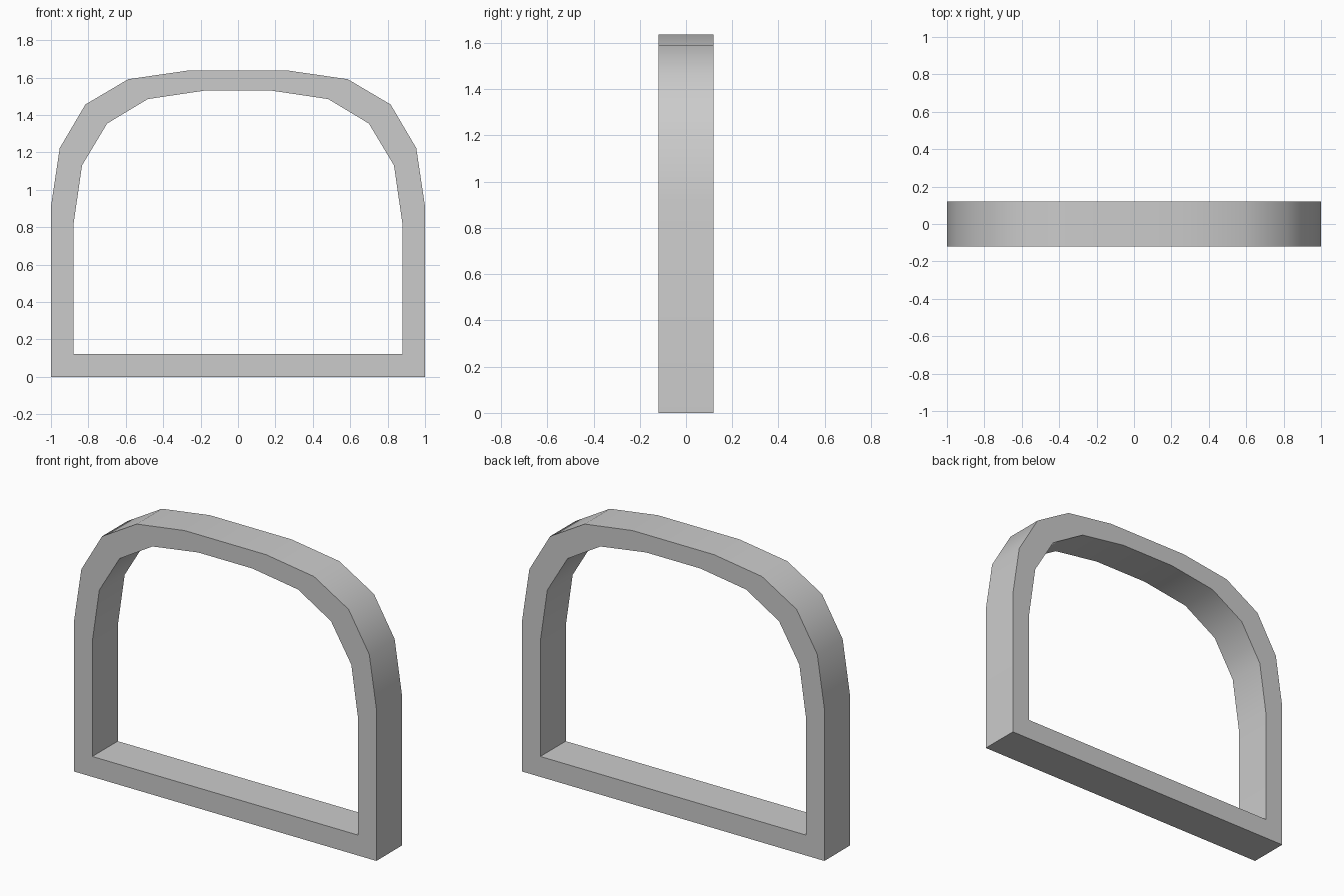
import bpy, bmesh, math

if "Cube" in bpy.data.objects:
    bpy.data.objects.remove(bpy.data.objects["Cube"])

HALF_DEPTH = 0.12

# Right halves of the outer and inner outlines, bottom to top (x, z)
outer = [(1, 0), (1, 0.91), (0.953, 1.223), (0.816, 1.456), (0.587, 1.591), (0.27, 1.637)]
inner = [(0.88, 0.122), (0.88, 0.813), (0.834, 1.13), (0.70, 1.354), (0.482, 1.485), (0.18, 1.53)]


def mirrored(half):
    return half + [(-x, z) for x, z in reversed(half)]


bm = bmesh.new()


def ring(points, y):
    return [bm.verts.new((x, y, z)) for x, z in points]


# Four loops around the frame's rectangular section, bridged in turn
loops = [ring(mirrored(outer), -HALF_DEPTH), ring(mirrored(outer), HALF_DEPTH),
         ring(mirrored(inner), HALF_DEPTH), ring(mirrored(inner), -HALF_DEPTH)]
n = len(loops[0])
for k in range(4):
    a, b = loops[k], loops[(k + 1) % 4]
    for i in range(n):
        j = (i + 1) % n
        bm.faces.new((a[i], a[j], b[j], b[i]))
bmesh.ops.recalc_face_normals(bm, faces=bm.faces)

mesh = bpy.data.meshes.new("arched_frame")
bm.to_mesh(mesh)
bm.free()
frame = bpy.data.objects.new("arched_frame", mesh)
bpy.context.collection.objects.link(frame)

# Smooth arch, sharp corners
bpy.context.view_layer.objects.active = frame
frame.select_set(True)
bpy.ops.object.shade_smooth_by_angle(angle=math.radians(35))
